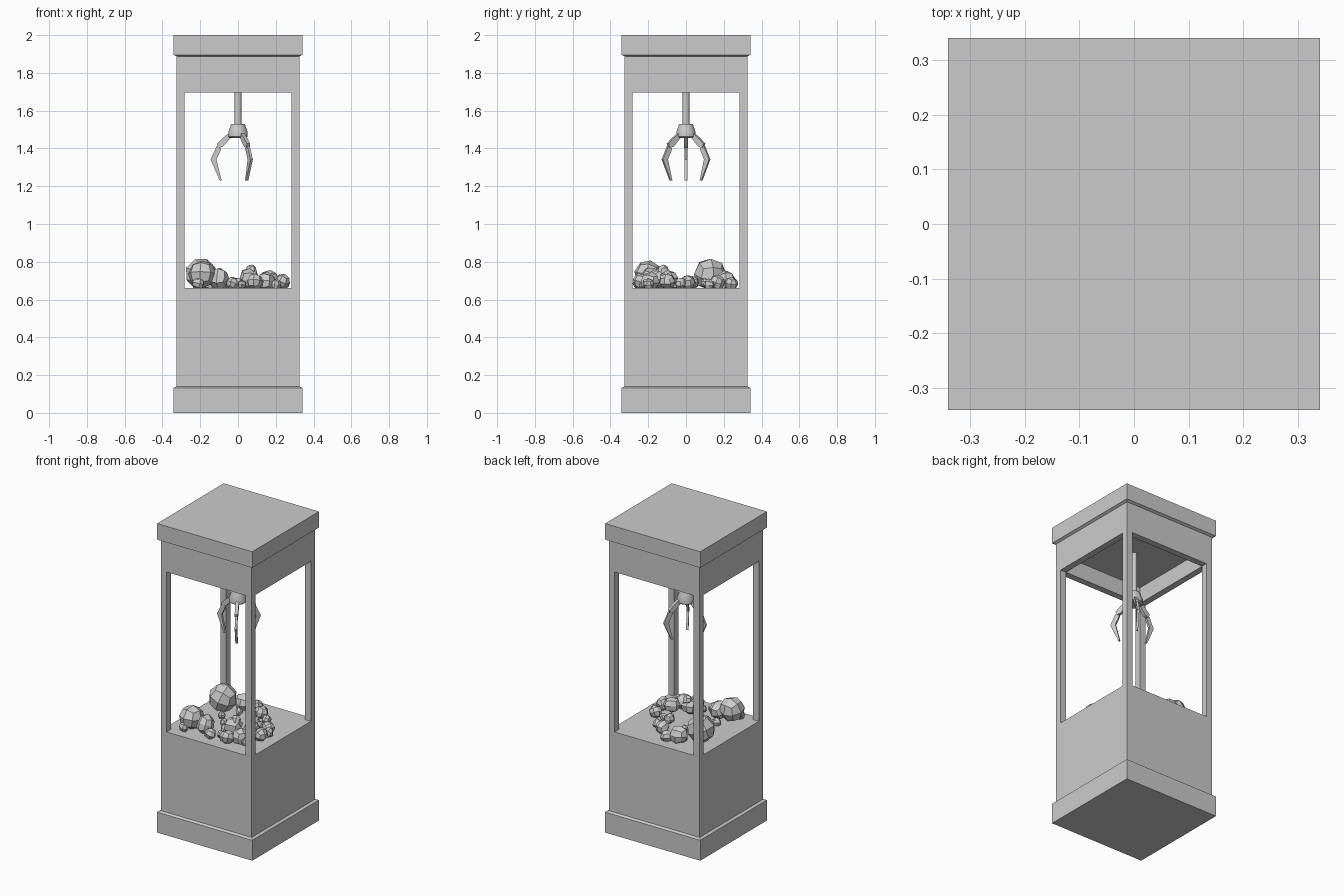
import bpy, bmesh, math, random
from mathutils import Vector, Matrix

if "Cube" in bpy.data.objects:
    bpy.data.objects.remove(bpy.data.objects["Cube"])

random.seed(4)


def finish(bm, name):
    bmesh.ops.recalc_face_normals(bm, faces=bm.faces)
    me = bpy.data.meshes.new(name)
    bm.to_mesh(me)
    bm.free()
    ob = bpy.data.objects.new(name, me)
    bpy.context.collection.objects.link(ob)
    return ob


def loft(name, rings, sides):
    """Stack of regular rings (radius, z), capped at both ends."""
    bm = bmesh.new()
    k = math.sqrt(2) if sides == 4 else 1
    loops = []
    for r, z in rings:
        loops.append([bm.verts.new((r * k * math.cos(a), r * k * math.sin(a), z))
                      for a in [2 * math.pi * (i + 0.5) / sides for i in range(sides)]])
    for a, b in zip(loops, loops[1:]):
        for i in range(sides):
            j = (i + 1) % sides
            bm.faces.new((a[i], a[j], b[j], b[i]))
    bm.faces.new(loops[0])
    bm.faces.new(loops[-1])
    return finish(bm, name)


def plate(name, outline, width, angle):
    """Radial-plane outline (r, z) given a width, turned about z."""
    bm = bmesh.new()
    f = bm.faces.new([bm.verts.new((r, -width / 2, z)) for r, z in outline])
    ext = bmesh.ops.extrude_face_region(bm, geom=[f])
    vs = [v for v in ext["geom"] if isinstance(v, bmesh.types.BMVert)]
    bmesh.ops.translate(bm, verts=vs, vec=(0, width, 0))
    bm.transform(Matrix.Rotation(angle, 4, 'Z'))
    return finish(bm, name)


def rock(name, loc, r, jitter):
    """Faceted ball: a cube divided once and rounded."""
    bm = bmesh.new()
    bmesh.ops.create_cube(bm, size=2)
    bmesh.ops.subdivide_edges(bm, edges=bm.edges, cuts=1, use_grid_fill=True)
    for v in bm.verts:
        v.co = v.co.normalized() * r * (1 + random.uniform(-jitter, jitter))
    bm.transform(Matrix.Translation(loc)
                 @ Matrix.Rotation(random.uniform(0, 3), 4, 'Z')
                 @ Matrix.Rotation(random.uniform(0.1, 0.5), 4, 'X'))
    return finish(bm, name)


# Lower cabinet with plinth, and hollow canopy with cap
loft("lower_cabinet", [(.341, 0), (.341, .132), (.325, .14), (.325, .66)], 4)
loft("canopy", [(.283, 1.8), (.283, 1.695), (.325, 1.695), (.325, 1.888),
                (.341, 1.896), (.341, 2.0)], 4)

# Corner posts
for sx in (-1, 1):
    for sy in (-1, 1):
        post = loft("corner_post", [(.021, .66), (.021, 1.695)], 4)
        post.location = (sx * .304, sy * .304, 0)

# Claw rod and hub
for ob in (loft("claw_rod", [(.0185, 1.52), (.0185, 1.8)], 12),
           loft("claw_hub", [(.044, 1.455), (.053, 1.462), (.053, 1.488), (.042, 1.515),
                             (.038, 1.53)], 12)):
    bpy.context.view_layer.objects.active = ob
    ob.select_set(True)
bpy.ops.object.shade_smooth_by_angle(angle=math.radians(35))

# Three claw fingers
for a in (math.pi, math.pi / 3, -math.pi / 3):
    plate("finger_arm", [(.038, 1.488), (.085, 1.452), (.112, 1.425), (.104, 1.402),
                         (.08, 1.41), (.038, 1.456)], .02, a)
    plate("finger_middle", [(.113, 1.412), (.145, 1.342), (.114, 1.342), (.088, 1.398)], .014, a)
    plate("finger_tip", [(.145, 1.342), (.097, 1.23), (.087, 1.23), (.114, 1.342)], .014, a)

# Prize pile: x, y, z, radius
pile = [(-.195, .125, .735, .087), (-.19, -.2, .735, .075), (-.1, -.19, .71, .058),
        (.06, -.13, .715, .055), (.09, -.235, .695, .045), (.15, -.19, .695, .05),
        (-.1, .21, .7, .055), (-.03, .24, .685, .037), (.055, .165, .69, .042),
        (.21, .01, .69, .04), (.235, -.1, .695, .042), (-.21, -.25, .685, .032),
        (-.03, -.24, .685, .036), (.165, -.09, .71, .048)]
for x, y, z, r in pile:
    rock("prize_ball", Vector((x, y, z)), r, .03 if r > .06 else .1)

# Small pieces scattered between
small = [(.07, -.12, .752), (.09, .04, .69), (0, -.13, .685), (-.06, -.06, .68),
         (.14, .03, .685), (-.06, .1, .69), (.02, -.2, .68), (-.15, -.1, .68),
         (.24, -.03, .685), (.2, -.2, .68), (-.13, .02, .68), (.12, .12, .68)]
for p in small:
    rock("small_prize", Vector(p), random.uniform(.022, .032), .15)
